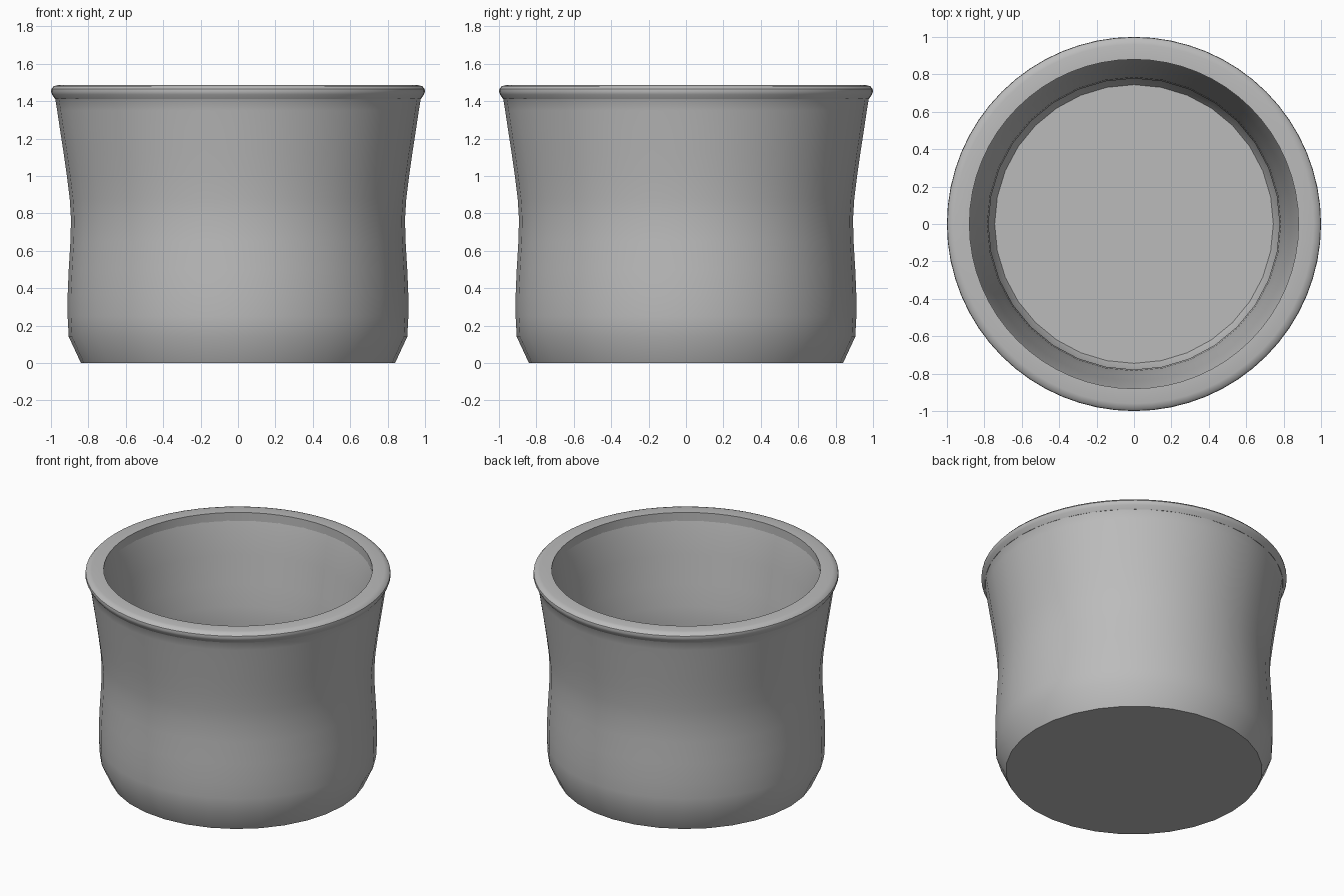
import bpy
import bmesh
import math

if "Cube" in bpy.data.objects:
    bpy.data.objects.remove(bpy.data.objects["Cube"], do_unlink=True)

grey = bpy.data.materials.new("plain grey")
grey.use_nodes = True
COLOUR = (0.5, 0.5, 0.5, 1)
grey.diffuse_color = COLOUR
grey.node_tree.nodes["Principled BSDF"].inputs["Base Color"].default_value = COLOUR


def lathe(name, profile, sides, closed):
    """Turn a radius/height profile around the z axis."""
    bm = bmesh.new()
    verts = [bm.verts.new((r, 0, z)) for r, z in profile]
    pairs = list(zip(verts, verts[1:]))
    if closed:
        pairs.append((verts[-1], verts[0]))
    edges = [bm.edges.new(p) for p in pairs]
    bmesh.ops.spin(bm, geom=verts + edges, cent=(0, 0, 0), axis=(0, 0, 1),
                   angle=math.tau, steps=sides, use_duplicate=False)
    bmesh.ops.remove_doubles(bm, verts=bm.verts, dist=0.0005)
    bmesh.ops.recalc_face_normals(bm, faces=bm.faces)
    mesh = bpy.data.meshes.new(name)
    bm.to_mesh(mesh)
    bm.free()
    mesh.materials.append(grey)
    obj = bpy.data.objects.new(name, mesh)
    bpy.context.collection.objects.link(obj)
    bpy.ops.object.select_all(action='DESELECT')
    obj.select_set(True)
    bpy.context.view_layer.objects.active = obj
    bpy.ops.object.shade_smooth_by_angle(angle=math.radians(35))
    return obj


# Body: flat foot, chamfer, bulge, waist and flare, then the hollow inside
outside = [(0, 0), (0.84, 0), (0.905, 0.14), (0.911, 0.25), (0.911, 0.36),
           (0.905, 0.5), (0.896, 0.65), (0.893, 0.77), (0.9, 0.88),
           (0.915, 1.0), (0.932, 1.12), (0.952, 1.25), (0.967, 1.35),
           (0.977, 1.41), (0.99, 1.432)]
inside = [(0.885, 1.432), (0.865, 1.35), (0.84, 1.2), (0.81, 1.0),
          (0.785, 0.85), (0.778, 0.75), (0.783, 0.6), (0.795, 0.4),
          (0.795, 0.25), (0.785, 0.17), (0.745, 0.1), (0, 0.1)]
lathe("pot_body", outside + inside, 32, False)

# Rim: rounded lip with a flat top and a short upright inner face
lip = [(0.977, 1.41), (0.994, 1.435), (1.0, 1.45), (0.998, 1.466),
       (0.985, 1.48), (0.96, 1.486), (0.88, 1.486), (0.88, 1.425)]
lathe("pot_rim", lip, 64, True)
